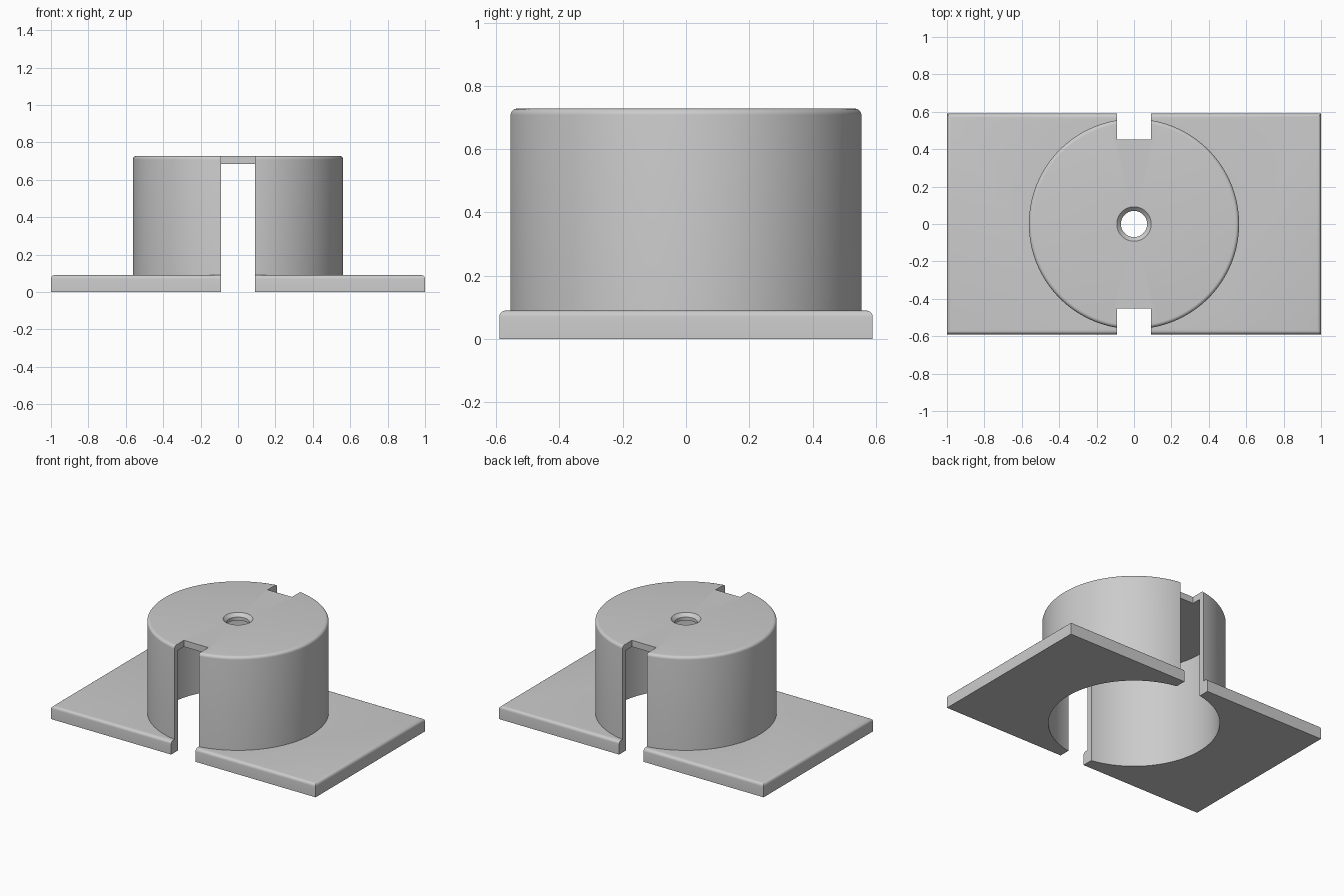
import bpy
import bmesh
import math
from mathutils import Vector

if "Cube" in bpy.data.objects:
    bpy.data.objects.remove(bpy.data.objects["Cube"])

HALF_DEPTH, PLATE_H = 0.59, 0.09
OUTER_R, INNER_R, HEIGHT, CAP = 0.562, 0.525, 0.728, 0.044
SLOT_HALF, SLOT_START = 0.092, 0.452
FILLET = 0.02

grey = bpy.data.materials.new("plain_grey")
grey.use_nodes = True
tone = (0.6, 0.6, 0.6, 1)
grey.diffuse_color = tone
grey.node_tree.nodes["Principled BSDF"].inputs["Base Color"].default_value = tone


def add_object(name, bm):
    bmesh.ops.recalc_face_normals(bm, faces=bm.faces)
    mesh = bpy.data.meshes.new(name)
    bm.to_mesh(mesh)
    bm.free()
    mesh.materials.append(grey)
    obj = bpy.data.objects.new(name, mesh)
    bpy.context.collection.objects.link(obj)
    return obj


def box(name, low, high):
    bm = bmesh.new()
    bmesh.ops.create_cube(bm, size=1)
    low, high = Vector(low), Vector(high)
    bmesh.ops.scale(bm, vec=high - low, verts=bm.verts)
    bmesh.ops.translate(bm, vec=(low + high) / 2, verts=bm.verts)
    return add_object(name, bm)


def lathe(name, profile, steps=128):
    """Revolve a closed (radius, height) outline around z."""
    bm = bmesh.new()
    rings = []
    for i in range(steps):
        a = math.tau * i / steps
        rings.append([bm.verts.new((r * math.cos(a), r * math.sin(a), z)) for r, z in profile])
    for i, ring in enumerate(rings):
        after = rings[(i + 1) % steps]
        for j in range(len(profile)):
            k = (j + 1) % len(profile)
            bm.faces.new((ring[j], after[j], after[k], ring[k]))
    return add_object(name, bm)


def combine(target, other, operation):
    """Apply a boolean and discard the second object."""
    other.hide_render = True
    mod = target.modifiers.new(operation.lower(), "BOOLEAN")
    mod.operation, mod.object, mod.solver = operation, other, "EXACT"
    bpy.context.view_layer.objects.active = target
    bpy.ops.object.modifier_apply(modifier=mod.name)
    bpy.data.objects.remove(other)


# Flat mounting plate with rounded upper edges
plate = box("mounting_base", (-1, -HALF_DEPTH, 0), (1, HALF_DEPTH, PLATE_H))
bm = bmesh.new()
bm.from_mesh(plate.data)
top_edges = [e for e in bm.edges if all(v.co.z > PLATE_H / 2 for v in e.verts)]
bmesh.ops.bevel(bm, geom=top_edges, offset=FILLET, segments=5, profile=0.5, affect="EDGES")
bm.to_mesh(plate.data)
bm.free()

# Round opening under the cup
mid = (INNER_R + OUTER_R) / 2
bm = bmesh.new()
bmesh.ops.create_cone(bm, cap_ends=True, segments=128, radius1=mid, radius2=mid, depth=1)
combine(plate, add_object("opening_cutter", bm), "DIFFERENCE")

# Hollow cup with filleted rim and countersunk centre hole
ceiling = HEIGHT - CAP
outline = [(0.07, ceiling), (0.07, HEIGHT - 0.022), (0.092, HEIGHT)]
for i in range(7):
    a = math.pi / 2 * (1 - i / 6)
    outline.append((OUTER_R - FILLET * (1 - math.cos(a)), HEIGHT - FILLET * (1 - math.sin(a))))
outline += [(OUTER_R, 0), (INNER_R, 0), (INNER_R, ceiling)]
combine(plate, lathe("cup", outline), "UNION")

# Vertical slots through front and back
for side in (-1, 1):
    y0, y1 = sorted((side * SLOT_START, side))
    slot = box("slot_cutter", (-SLOT_HALF, y0, -1), (SLOT_HALF, y1, 1))
    combine(plate, slot, "DIFFERENCE")

bpy.ops.object.select_all(action="DESELECT")
plate.select_set(True)
bpy.context.view_layer.objects.active = plate
bpy.ops.object.shade_smooth_by_angle(angle=math.radians(30))
